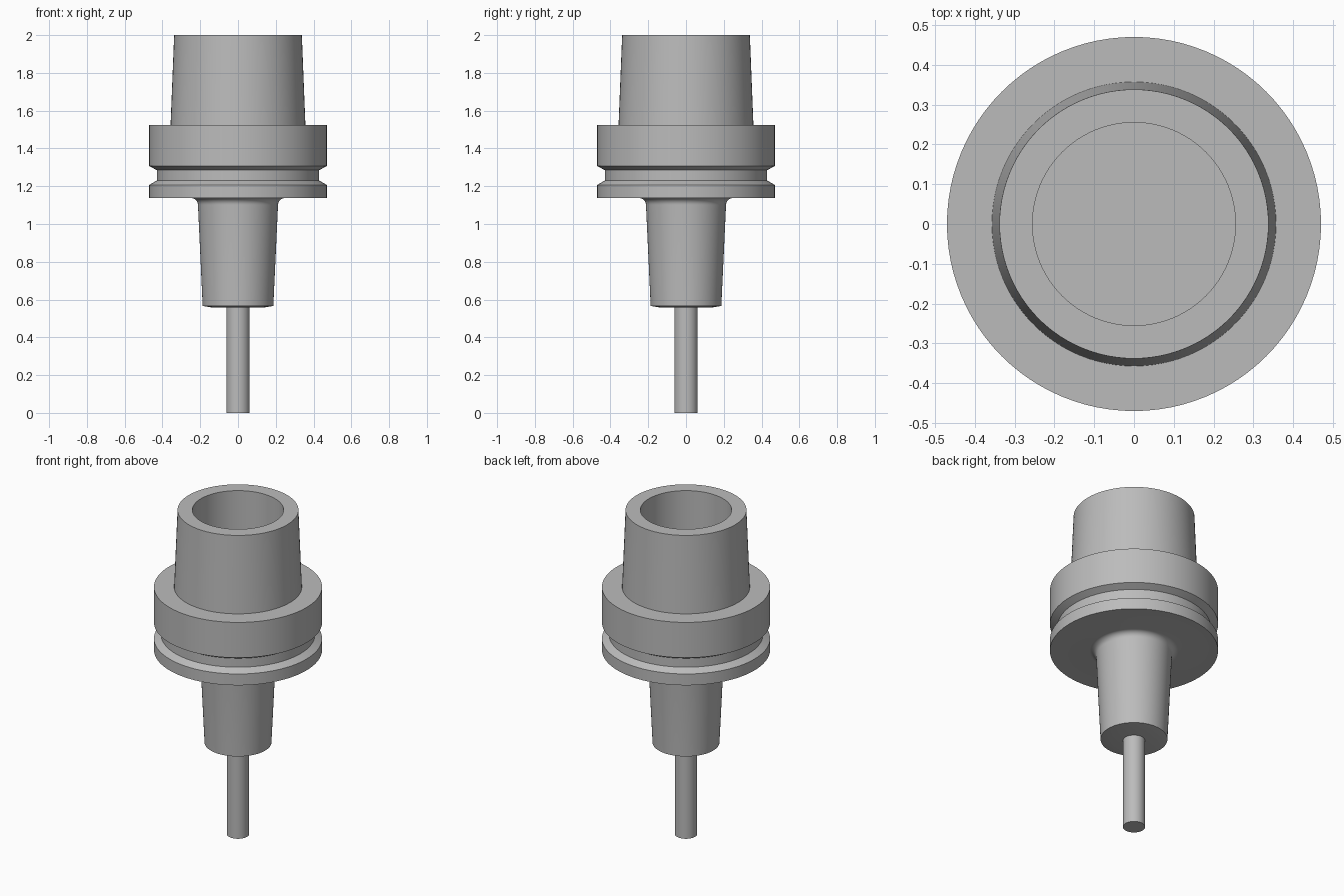
import bpy
import math

cube = bpy.data.objects.get("Cube")
if cube:
    bpy.data.objects.remove(cube, do_unlink=True)

SEGMENTS = 96

steel = bpy.data.materials.new("grey_steel")
steel.use_nodes = True
colour = (0.5, 0.5, 0.5, 1)
steel.diffuse_color = colour
steel.node_tree.nodes["Principled BSDF"].inputs["Base Color"].default_value = colour


def lathe(name, profile):
    """Revolve (radius, height) points, listed upward on the outside, about z."""
    verts, faces, rings = [], [], []
    for r, z in profile:
        start = len(verts)
        if r == 0:
            verts.append((0, 0, z))
            rings.append([start] * SEGMENTS)
        else:
            for i in range(SEGMENTS):
                a = math.tau * i / SEGMENTS
                verts.append((r * math.cos(a), r * math.sin(a), z))
            rings.append(list(range(start, start + SEGMENTS)))
    for low, high in zip(rings, rings[1:]):
        for i in range(SEGMENTS):
            j = (i + 1) % SEGMENTS
            face = (low[i], low[j], high[j], high[i])
            faces.append(tuple(dict.fromkeys(face)))
    mesh = bpy.data.meshes.new(name)
    mesh.from_pydata(verts, [], faces)
    mesh.materials.append(steel)
    obj = bpy.data.objects.new(name, mesh)
    bpy.context.collection.objects.link(obj)
    bpy.ops.object.select_all(action="DESELECT")
    obj.select_set(True)
    bpy.context.view_layer.objects.active = obj
    bpy.ops.object.shade_smooth_by_angle(angle=math.radians(20))
    return obj


# Slim cutting shank
SHANK_R = 0.062
lathe("tool_shank", [(0, 0), (SHANK_R, 0), (SHANK_R, 0.6), (0, 0.6)])

# Fillet where the tapered nose meets the flange
FILLET = 0.036
fillet = []
for k in range(9):
    a = math.pi / 2 * k / 8
    fillet.append((0.212 + FILLET * (1 - math.cos(a)),
                   1.137 - FILLET * (1 - math.sin(a))))

# Holder body: nose, grooved flange, tapered hollow socket
nose = [(0, 0.557), (0.13, 0.557), (0.187, 0.566)]
flange = [(0.47, 1.137), (0.47, 1.207), (0.43, 1.23),
          (0.43, 1.285), (0.47, 1.307), (0.47, 1.525)]
socket = [(0.357, 1.525), (0.338, 2), (0.255, 2), (0.255, 1.525), (0, 1.525)]
lathe("holder_body", nose + fillet + flange + socket)
